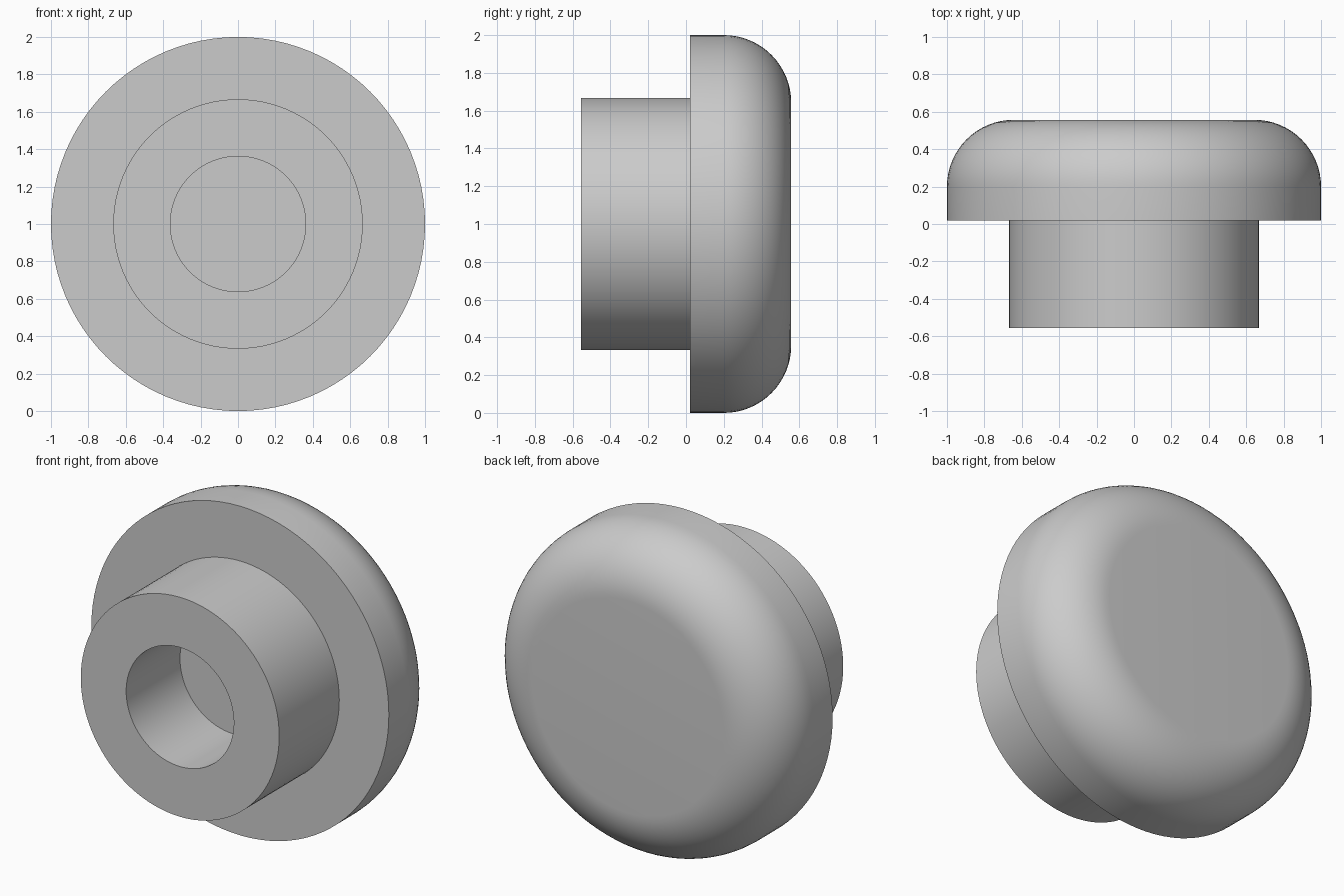
import bpy
import bmesh
from math import sin, cos, pi, radians
from mathutils import Matrix, Vector

cube = bpy.data.objects.get("Cube")
if cube:
    bpy.data.objects.remove(cube)

SEGMENTS = 96
CENTRE = Vector((0, 0, 1))

grey = bpy.data.materials.new("plain grey")
grey.use_nodes = True
colour = (0.6, 0.6, 0.6, 1)
grey.diffuse_color = colour
grey.node_tree.nodes["Principled BSDF"].inputs["Base Color"].default_value = colour


def lathe(name, profile):
    """Turn a (radius, y) profile around the horizontal y axis."""
    bm = bmesh.new()
    verts = [bm.verts.new((r, y, 0)) for r, y in profile]
    edges = [bm.edges.new(pair) for pair in zip(verts, verts[1:])]
    bmesh.ops.spin(bm, geom=verts + edges, cent=(0, 0, 0), axis=(0, 1, 0),
                   angle=2 * pi, steps=SEGMENTS, use_duplicate=False)
    bmesh.ops.remove_doubles(bm, verts=bm.verts, dist=1e-4)
    # Close the bore floor and the flat back with single faces
    bmesh.ops.holes_fill(bm, edges=[e for e in bm.edges if e.is_boundary], sides=0)
    bmesh.ops.recalc_face_normals(bm, faces=bm.faces)
    bmesh.ops.transform(bm, matrix=Matrix.Translation(CENTRE), verts=bm.verts)
    mesh = bpy.data.meshes.new(name)
    bm.to_mesh(mesh)
    bm.free()
    mesh.materials.append(grey)
    obj = bpy.data.objects.new(name, mesh)
    bpy.context.collection.objects.link(obj)
    bpy.ops.object.select_all(action='DESELECT')
    obj.select_set(True)
    bpy.context.view_layer.objects.active = obj
    bpy.ops.object.shade_smooth_by_angle(angle=radians(30))
    return obj


# Blind bore, stem and flange front
bore, stem, rim = 0.362, 0.667, 1.0
front, floor, step, back = -0.557, -0.04, 0.02, 0.557
profile = [(bore, floor), (bore, front), (stem, front), (stem, step), (rim, step)]

# Rounded back edge of the head
fillet = 0.357
steps = 16
for i in range(steps + 1):
    a = pi / 2 * i / steps
    profile.append((rim - fillet + fillet * cos(a), back - fillet + fillet * sin(a)))

lathe("round_knob", profile)
